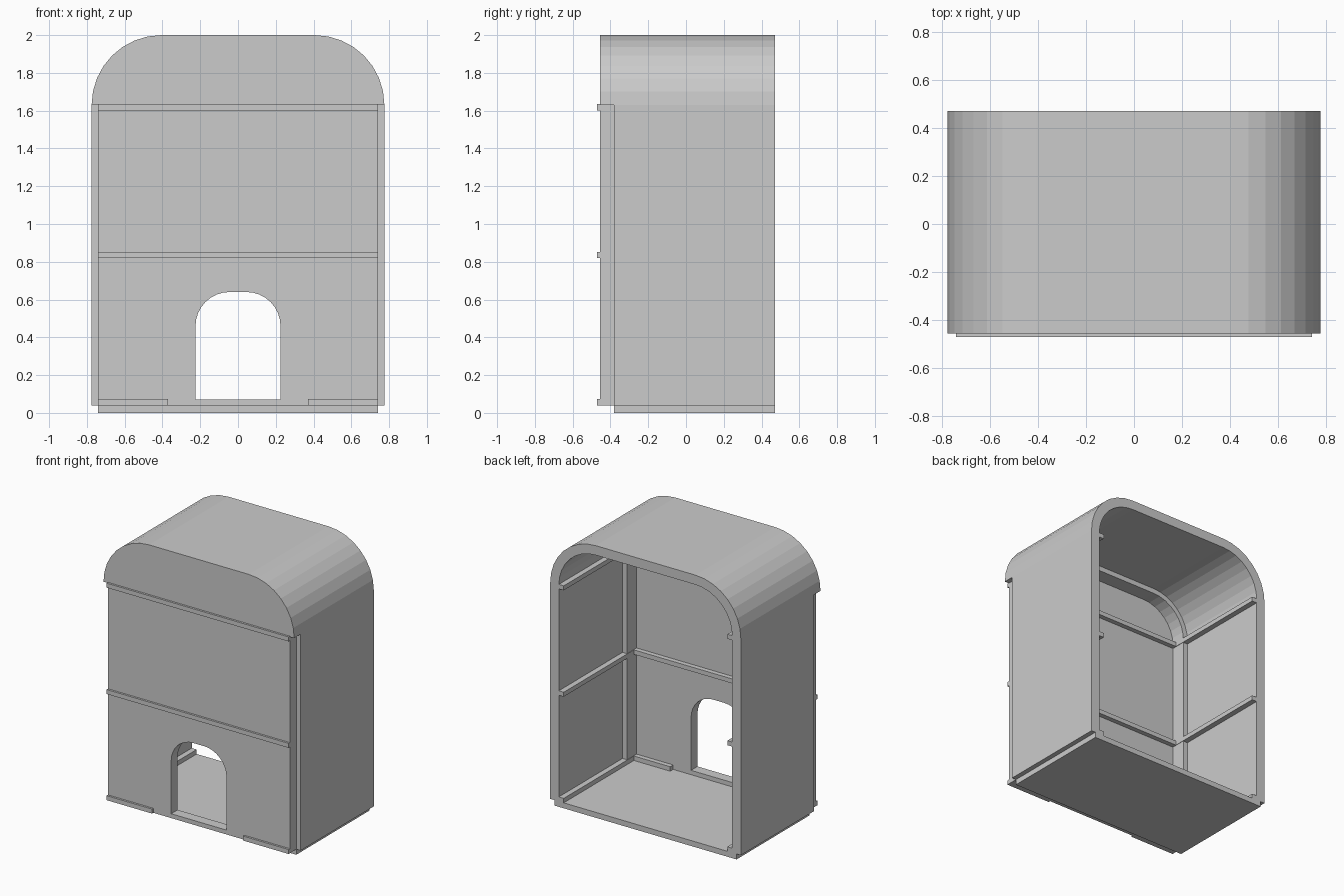
import bpy, bmesh
from math import cos, sin, pi

if "Cube" in bpy.data.objects:
    bpy.data.objects.remove(bpy.data.objects["Cube"])


def prism(name, profile, y0, y1):
    """Extrude an (x, z) outline along y."""
    bm = bmesh.new()
    face = bm.faces.new([bm.verts.new((x, y0, z)) for x, z in profile])
    ext = bmesh.ops.extrude_face_region(bm, geom=[face])
    verts = [g for g in ext["geom"] if isinstance(g, bmesh.types.BMVert)]
    bmesh.ops.translate(bm, verts=verts, vec=(0, y1 - y0, 0))
    bmesh.ops.recalc_face_normals(bm, faces=bm.faces[:])
    mesh = bpy.data.meshes.new(name)
    bm.to_mesh(mesh)
    bm.free()
    obj = bpy.data.objects.new(name, mesh)
    bpy.context.collection.objects.link(obj)
    return obj


def box(name, x0, x1, y0, y1, z0, z1):
    return prism(name, [(x0, z0), (x1, z0), (x1, z1), (x0, z1)], y0, y1)


def arch(half, z0, top, r, n=8):
    """Open outline: up the right side, over the rounded top, down the left."""
    right = [(half, z0)] + [
        (half - r + r * cos(i * pi / 2 / n), top - r + r * sin(i * pi / 2 / n))
        for i in range(n + 1)]
    return right + [(-x, z) for x, z in reversed(right)]


def arch_band(name, half, top, r, t, z0, y0, y1):
    outer = arch(half, z0, top, r)
    inner = arch(half - t, z0, top - t, r - t)
    return prism(name, outer + inner[::-1], y0, y1)


W, TOP, R, T = 0.775, 2.0, 0.37, 0.07
BASE, FRONT, INNER, BACK = 0.04, -0.455, -0.38, 0.47

# Floor slab
box("floor", -0.74, 0.74, INNER, BACK, 0, BASE)

# Side walls and roof in one rounded shell, with an inner rib behind the front
arch_band("wall_and_roof_shell", W, TOP, R, T, BASE, INNER, BACK)
arch_band("inner_rib", W - T, TOP - T, R - T, 0.037, BASE, INNER, -0.27)

# Front wall: notched lower corners, arched doorway, low sill
outline = arch(W, 1.63, TOP, R)
door = arch(0.225, BASE, 0.64, 0.18)
wall = ([(0.74, BASE), (0.74, 1.63)] + outline
        + [(-0.74, 1.63), (-0.74, BASE)] + door[::-1])
prism("front_wall", wall, FRONT, INNER)
box("door_sill", -0.225, 0.225, FRONT, INNER, BASE, 0.072)

# Horizontal rails at three heights
for level, z in (("bottom", 0.04), ("middle", 0.82), ("top", 1.602)):
    for i in range(4):
        if level == "bottom" and i in (1, 2):
            continue  # gap for the doorway
        x = -0.74 + 0.37 * i
        box(f"front_rail_{level}_{i + 1}", x, x + 0.37, -0.47, -0.345, z, z + 0.033)
    for side, s in (("right", 1), ("left", -1)):
        x0, x1 = sorted((s * 0.665, s * 0.74))
        box(f"side_rail_{level}_{side}", x0, x1, INNER, BACK, z, z + 0.033)
